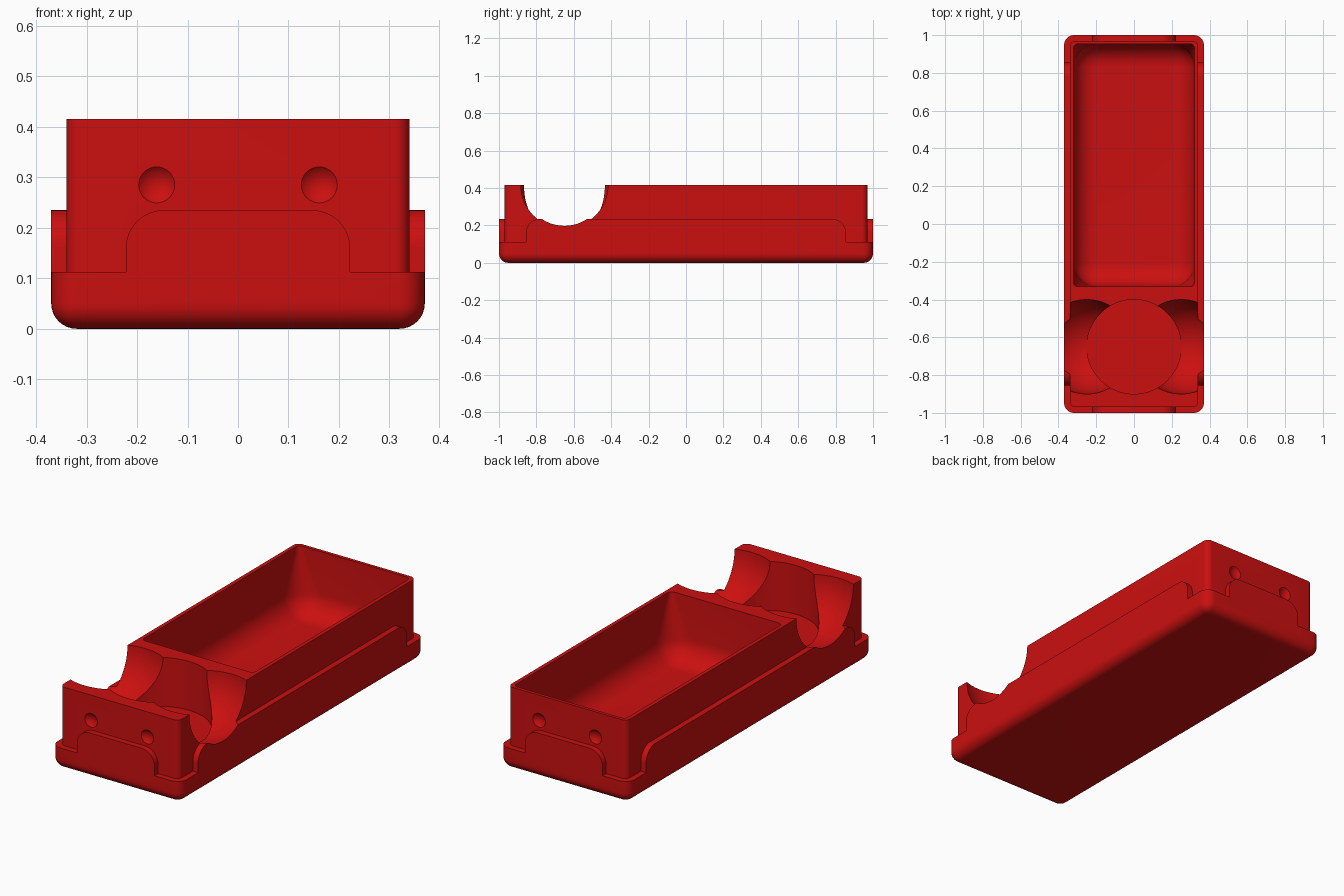
import bpy, bmesh, math

if "Cube" in bpy.data.objects:
    bpy.data.objects.remove(bpy.data.objects["Cube"])

red = bpy.data.materials.new("red")
red.diffuse_color = (0.6, 0.005, 0.005, 1)
red.use_nodes = True
red.node_tree.nodes["Principled BSDF"].inputs["Base Color"].default_value = red.diffuse_color


def finish(name, bm):
    bmesh.ops.recalc_face_normals(bm, faces=bm.faces)
    me = bpy.data.meshes.new(name)
    bm.to_mesh(me)
    bm.free()
    me.materials.append(red)
    ob = bpy.data.objects.new(name, me)
    bpy.context.collection.objects.link(ob)
    return ob


def loft(name, rings, cy=0.0, seg=8):
    """Stack rounded rectangles given as (half x, half y, corner radius, z)."""
    bm = bmesh.new()
    loops = []
    for hx, hy, r, z in rings:
        loop = []
        for q, (sx, sy) in enumerate([(1, 1), (-1, 1), (-1, -1), (1, -1)]):
            for i in range(seg + 1):
                a = math.pi / 2 * (q + i / seg)
                loop.append(bm.verts.new((sx * (hx - r) + r * math.cos(a),
                                          cy + sy * (hy - r) + r * math.sin(a), z)))
        loops.append(loop)
    n = len(loops[0])
    for a, b in zip(loops, loops[1:]):
        for i in range(n):
            j = (i + 1) % n
            bm.faces.new((a[i], a[j], b[j], b[i]))
    bm.faces.new(loops[0])
    bm.faces.new(loops[-1])
    return finish(name, bm)


def arch(name, half, depth, along_x):
    """Round-shouldered skirt panel running right through the body."""
    r, z0, z1 = 0.075, 0.07, 0.235
    pts = [(-half, z0), (half, z0)]
    for s in (0, 1):
        for i in range(13):
            a = math.pi / 2 * (s + i / 12)
            pts.append(((half - r) * (1 - 2 * s) + r * math.cos(a), z1 - r + r * math.sin(a)))
    bm = bmesh.new()
    ends = []
    for d in (-depth, depth):
        ends.append([bm.verts.new((d, u, z) if along_x else (u, d, z)) for u, z in pts])
    for i in range(len(pts)):
        j = (i + 1) % len(pts)
        bm.faces.new((ends[0][i], ends[0][j], ends[1][j], ends[1][i]))
    bm.faces.new(ends[0])
    bm.faces.new(ends[1])
    return finish(name, bm)


def sphere(name, loc, r, u=64, v=32):
    bm = bmesh.new()
    bmesh.ops.create_uvsphere(bm, u_segments=u, v_segments=v, radius=r)
    bmesh.ops.translate(bm, verts=bm.verts, vec=loc)
    return finish(name, bm)


def combine(target, tool, op):
    m = target.modifiers.new(op, 'BOOLEAN')
    m.operation, m.solver, m.object = op, 'EXACT', tool
    bpy.context.view_layer.objects.active = target
    bpy.ops.object.modifier_apply(modifier=m.name)
    bpy.data.objects.remove(tool, do_unlink=True)


# Base slab with a rounded bottom edge
rings = []
for i in range(9):
    a = math.pi / 2 * i / 8
    inset = 0.05 * (1 - math.sin(a))
    rings.append((0.37 - inset, 1 - inset, 0.052 - inset, 0.05 * (1 - math.cos(a))))
rings.append((0.37, 1, 0.052, 0.112))
tray = loft("tray", rings)

# Skirt panels and upper body
combine(tray, arch("end_skirt", 0.222, 1.0, False), 'UNION')
combine(tray, arch("side_skirt", 0.855, 0.37, True), 'UNION')
combine(tray, loft("upper_body", [(0.34, 0.97, 0.03, 0.06), (0.34, 0.97, 0.03, 0.415)]), 'UNION')

# Long pocket: corners widen downwards into a rounded floor
R, floor = 0.12, 0.08
rings = [(0.32, 0.642, 0.02, 0.45), (0.32, 0.642, 0.025, 0.4)]
for i in range(11):
    a = math.pi / 2 * i / 10
    inset = R * (1 - math.cos(a))
    rings.append((0.32 - inset, 0.642 - inset, R + 0.003 - inset, floor + R * (1 - math.sin(a))))
combine(tray, loft("pocket", rings, cy=0.311), 'DIFFERENCE')

# Round well with a finger scoop on each side
bm = bmesh.new()
bmesh.ops.create_cone(bm, cap_ends=True, segments=96, radius1=0.25, radius2=0.25, depth=0.4)
bmesh.ops.translate(bm, verts=bm.verts, vec=(0, -0.65, 0.362))
combine(tray, finish("well", bm), 'DIFFERENCE')
for s in (-1, 1):
    combine(tray, sphere("scoop", (s * 0.25, -0.65, 0.417), 0.25), 'DIFFERENCE')

# Shallow dimples on both ends
for sx in (-1, 1):
    for sy in (-1, 1):
        combine(tray, sphere("dimple", (sx * 0.161, sy * 1.005, 0.285), 0.05, 48, 32), 'DIFFERENCE')

bpy.ops.object.select_all(action='DESELECT')
tray.select_set(True)
bpy.context.view_layer.objects.active = tray
bpy.ops.object.shade_smooth_by_angle(angle=math.radians(30))
